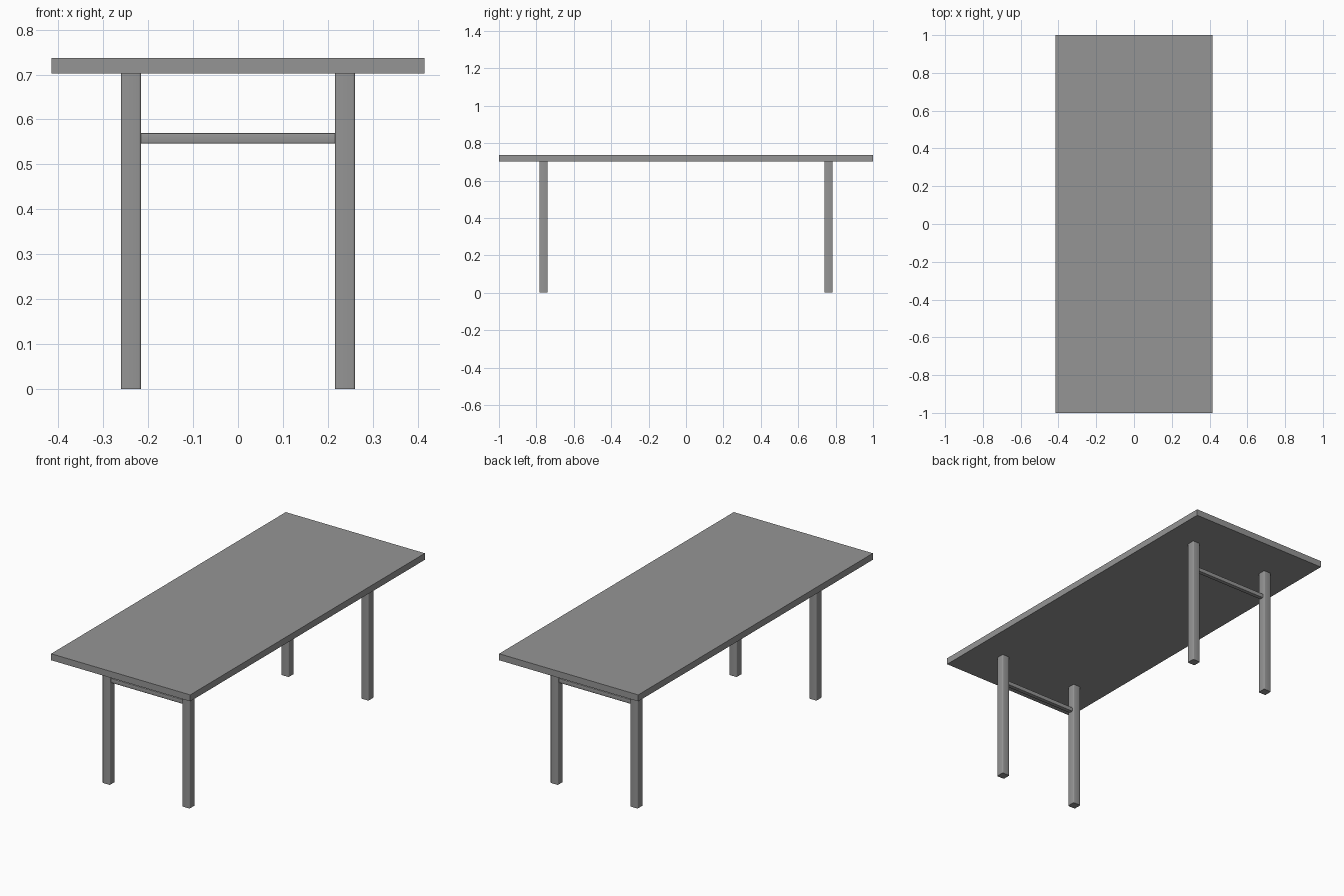
import bpy

if "Cube" in bpy.data.objects:
    bpy.data.objects.remove(bpy.data.objects["Cube"])

# dark grey finish
grey = bpy.data.materials.new("dark_grey")
grey.diffuse_color = (0.3, 0.3, 0.3, 1.0)
grey.use_nodes = True
grey.node_tree.nodes["Principled BSDF"].inputs["Base Color"].default_value = grey.diffuse_color


def box(name, size, center, bevel=0.0, segments=3):
    bpy.ops.mesh.primitive_cube_add(size=1, location=center)
    ob = bpy.context.object
    ob.name = name
    ob.scale = size
    bpy.ops.object.transform_apply(location=False, rotation=False, scale=True)
    ob.data.materials.append(grey)
    if bevel:
        # round only the edges running along the longest axis
        axis = max(range(3), key=lambda i: size[i])
        me = ob.data
        attr = me.attributes.new("bevel_weight_edge", 'FLOAT', 'EDGE')
        for e in me.edges:
            a, b = (me.vertices[v].co for v in e.vertices)
            attr.data[e.index].value = 1.0 if abs(a[axis] - b[axis]) > 1e-4 else 0.0
        mod = ob.modifiers.new("Bevel", 'BEVEL')
        mod.limit_method = 'WEIGHT'
        mod.width = bevel
        mod.segments = segments
        bpy.ops.object.modifier_apply(modifier=mod.name)
        bpy.ops.object.shade_smooth_by_angle(angle=0.7)
    return ob


TOP_Z, UNDER_Z = 0.737, 0.702
LEG, LEG_X, LEG_Y = 0.045, 0.238, 0.762

# table top
box("table_top", (0.83, 2.0, TOP_Z - UNDER_Z), (0, 0, (TOP_Z + UNDER_Z) / 2))

for end, sy in (("front", -1), ("back", 1)):
    # legs with rounded corners
    for side, sx in (("left", -1), ("right", 1)):
        box(f"{end}_{side}_leg", (LEG, LEG, UNDER_Z),
            (sx * LEG_X, sy * LEG_Y, UNDER_Z / 2), 0.005)
    # cross rail joining the pair of legs
    box(f"{end}_rail", (2 * LEG_X - LEG, 0.023, 0.023),
        (0, sy * LEG_Y, 0.558), 0.003)
